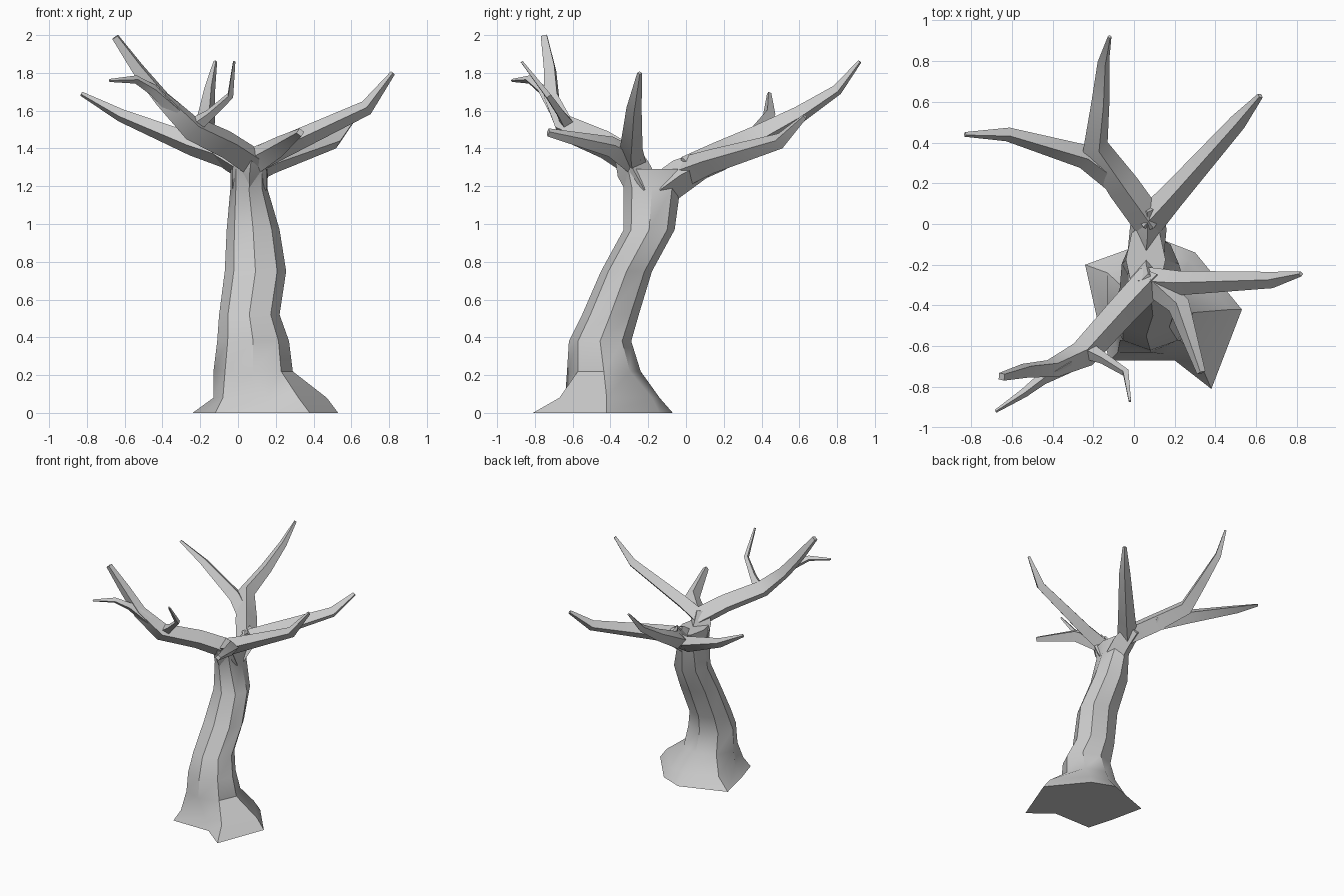
import bpy, bmesh, math
from mathutils import Vector

if "Cube" in bpy.data.objects:
    bpy.data.objects.remove(bpy.data.objects["Cube"])


def loft(name, rings):
    """Skin a list of equal-length vertex rings and cap both ends."""
    bm = bmesh.new()
    rows = [[bm.verts.new(p) for p in ring] for ring in rings]
    n = len(rows[0])
    for a, b in zip(rows, rows[1:]):
        for i in range(n):
            j = (i + 1) % n
            bm.faces.new((a[i], a[j], b[j], b[i]))
    bm.faces.new(rows[0][::-1])
    bm.faces.new(rows[-1])
    bmesh.ops.recalc_face_normals(bm, faces=bm.faces)
    me = bpy.data.meshes.new(name)
    bm.to_mesh(me)
    bm.free()
    ob = bpy.data.objects.new(name, me)
    bpy.context.collection.objects.link(ob)
    bpy.ops.object.select_all(action='DESELECT')
    ob.select_set(True)
    bpy.context.view_layer.objects.active = ob
    bpy.ops.object.shade_smooth_by_angle(angle=math.radians(35))
    return ob


def branch(name, path):
    """Four-sided tapering limb; path points are (x, y, z, radius)."""
    pts = [Vector(p[:3]) for p in path]
    rings = []
    side = None
    for i, p in enumerate(pts):
        d = pts[min(i + 1, len(pts) - 1)] - pts[max(i - 1, 0)]
        d.normalize()
        if side is None:
            side = d.cross(Vector((0, 0, 1)))
        side = (side - d * side.dot(d)).normalized()
        up = side.cross(d)
        r = path[i][3]
        rings.append([p + r * v for v in (side, up, -side, -up)])
    return loft(name, rings)


def oval(z, x0, x1, y0, y1):
    """Eight-sided trunk section filling the given extents."""
    cx, cy, rx, ry = (x0 + x1) / 2, (y0 + y1) / 2, (x1 - x0) / 2, (y1 - y0) / 2
    return [(cx + rx * math.cos(k * math.pi / 4),
             cy + ry * math.sin(k * math.pi / 4), z) for k in range(8)]


# Trunk: flared root rings, then leaning oval sections
root = [(.53, -.42), (.30, -.14), (.12, -.07), (-.24, -.20),
        (-.18, -.47), (-.12, -.67), (.20, -.67), (.38, -.81)]
flare = [(.47, -.42), (.27, -.18), (.12, -.14), (-.13, -.24),
         (-.13, -.45), (-.08, -.63), (.15, -.64), (.32, -.67)]
sections = [(.22, -.13, .29, -.63, -.24), (.38, -.11, .27, -.62, -.29),
            (.52, -.10, .22, -.55, -.25), (.75, -.07, .255, -.45, -.18),
            (.97, -.06, .22, -.33, -.06), (1.19, -.04, .155, -.33, -.03),
            (1.29, -.04, .155, -.36, .01)]
loft("trunk", [[(x, y, 0) for x, y in root], [(x, y, .08) for x, y in flare]]
     + [oval(*s) for s in sections])

# Rear limbs
branch("rear_fork", [(.06, -.13, 1.18, .09), (.07, -.02, 1.26, .09), (.07, .09, 1.315, .07)])
branch("rear_left_limb", [(.08, 0, 1.28, .08), (-.05, .18, 1.36, .08), (-.19, .38, 1.46, .065),
                          (-.165, .60, 1.58, .047), (-.15, .80, 1.71, .03), (-.12, .92, 1.86, .01)])
branch("rear_left_side_limb", [(-.05, .19, 1.36, .07), (-.24, .33, 1.42, .06),
                               (-.62, .44, 1.575, .035), (-.83, .44, 1.69, .012)])
branch("rear_right_limb", [(.06, 0, 1.28, .08), (.18, .13, 1.33, .065),
                           (.51, .50, 1.44, .042), (.62, .63, 1.57, .015)])

# Front limbs
branch("front_fork", [(.06, -.22, 1.18, .09), (.06, -.28, 1.29, .09), (.07, -.31, 1.37, .07)])
branch("front_right_limb", [(.05, -.28, 1.32, .07), (.22, -.29, 1.40, .06),
                            (.68, -.275, 1.615, .04), (.82, -.245, 1.80, .013)])
branch("front_short_limb", [(.10, -.29, 1.34, .07), (.22, -.40, 1.41, .055), (.33, -.73, 1.485, .022)])
branch("front_left_limb", [(.09, -.27, 1.32, .08), (-.06, -.43, 1.42, .075), (-.25, -.64, 1.51, .07),
                           (-.40, -.71, 1.66, .05), (-.53, -.72, 1.82, .04), (-.65, -.75, 1.99, .023)])
branch("front_left_twig", [(-.33, -.69, 1.60, .045), (-.45, -.76, 1.71, .03),
                           (-.54, -.83, 1.765, .022), (-.68, -.92, 1.76, .008)])
branch("front_upright_twig", [(-.23, -.62, 1.52, .045), (-.15, -.66, 1.58, .028),
                              (-.04, -.73, 1.68, .02), (-.02, -.87, 1.86, .008)])
